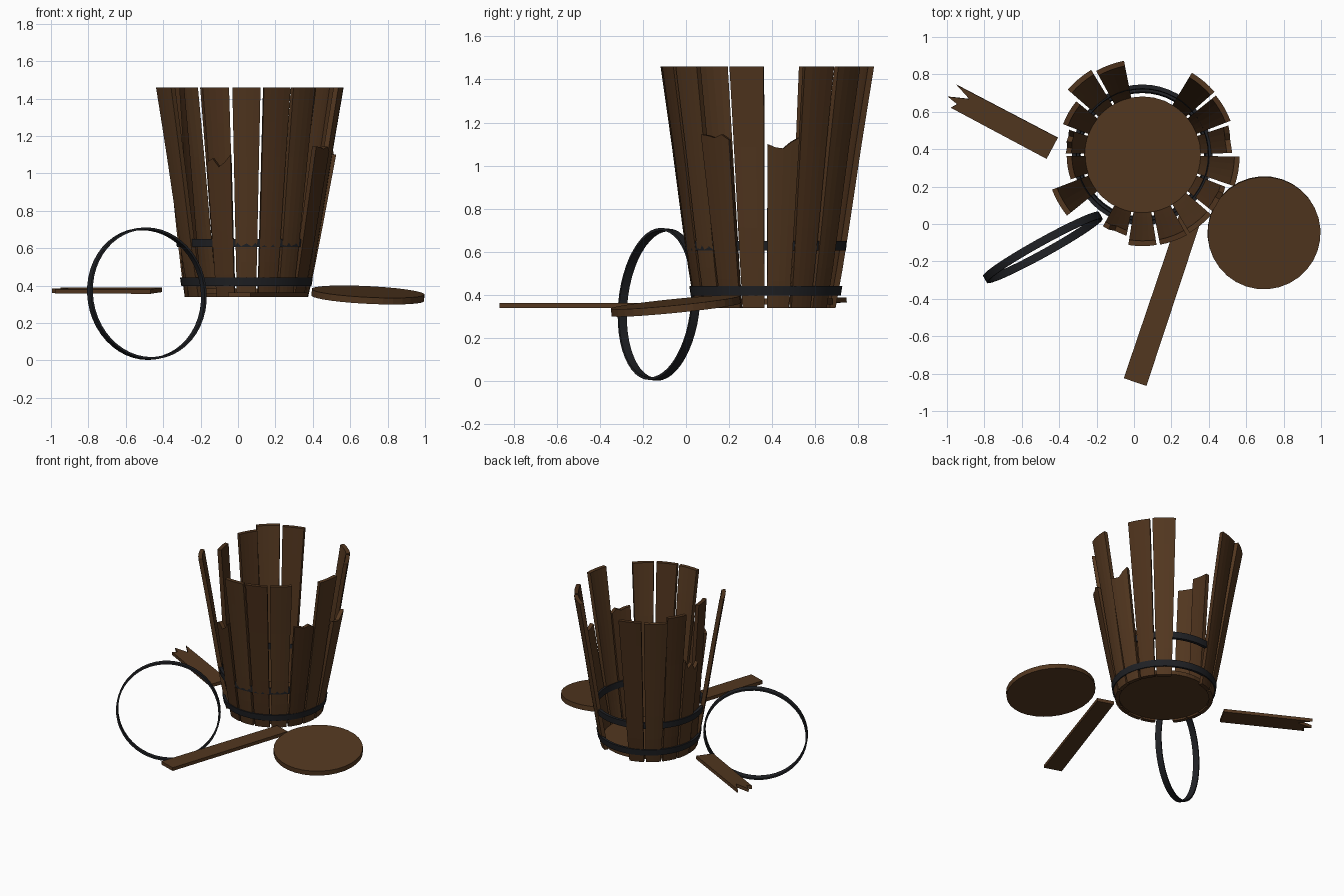
import bpy, bmesh, math
from mathutils import Matrix, Vector

if "Cube" in bpy.data.objects:
    bpy.data.objects.remove(bpy.data.objects["Cube"])

CX, CY, Z0, Z1 = 0.045, 0.37, 0.34, 1.46
THICK = 0.028


def material(name, rgb):
    m = bpy.data.materials.new(name)
    m.diffuse_color = (*rgb, 1)
    m.use_nodes = True
    m.node_tree.nodes["Principled BSDF"].inputs["Base Color"].default_value = m.diffuse_color
    return m


WOOD = material("wood", (0.085, 0.038, 0.014))
DARK_WOOD = material("dark_wood", (0.07, 0.03, 0.011))
IRON = material("iron", (0.014, 0.015, 0.018))


def finish(name, bm, mat, matrix=Matrix(), smooth=False):
    bmesh.ops.recalc_face_normals(bm, faces=bm.faces)
    me = bpy.data.meshes.new(name)
    bm.to_mesh(me)
    bm.free()
    me.materials.append(mat)
    ob = bpy.data.objects.new(name, me)
    bpy.context.collection.objects.link(ob)
    ob.matrix_world = matrix
    if smooth:
        bpy.context.view_layer.objects.active = ob
        ob.select_set(True)
        bpy.ops.object.shade_smooth_by_angle(angle=math.radians(35))
        ob.select_set(False)
    return ob


def radius(z):
    # outer barrel profile, slightly bowed
    pts = [(0.34, 0.33), (0.45, 0.352), (0.65, 0.386), (1.13, 0.462), (1.46, 0.518)]
    for (a, ra), (b, rb) in zip(pts, pts[1:]):
        if z <= b:
            break
    return ra + (rb - ra) * (z - a) / (b - a)


def stave(name, angle, tops, r_top, mat):
    # curved board; tops = heights across its upper end
    bm = bmesh.new()
    n, rows = len(tops), 6
    mid = sum(tops) / n
    lean = (r_top - radius(mid)) / (mid - Z0)
    grid = {}
    for i, top in enumerate(tops):
        a = math.radians(angle - 8.9 + 17.8 * i / (n - 1))
        for j in range(rows + 1):
            z = Z0 + (top - Z0) * j / rows
            r = radius(z) + lean * (z - Z0)
            for k in (0, 1):
                rr = r - k * THICK
                grid[i, j, k] = bm.verts.new((CX + rr * math.cos(a), CY + rr * math.sin(a), z))

    def quad(*keys):
        bm.faces.new([grid[k] for k in keys])
    for i in range(n - 1):
        for j in range(rows):
            for k in (0, 1):
                quad((i, j, k), (i + 1, j, k), (i + 1, j + 1, k), (i, j + 1, k))
        for j in (0, rows):
            quad((i, j, 0), (i + 1, j, 0), (i + 1, j, 1), (i, j, 1))
    for i in (0, n - 1):
        for j in range(rows):
            quad((i, j, 0), (i, j + 1, 0), (i, j + 1, 1), (i, j, 1))
    finish(name, bm, mat)


def hoop(name, r_low, r_high, height, matrix, thick=0.018, n=48):
    # flat iron band around local z
    bm = bmesh.new()
    h = height / 2
    prof = [(r_low, -h), (r_high, h), (r_high - thick, h), (r_low - thick, -h)]
    rings = [[bm.verts.new((r * math.cos(t), r * math.sin(t), z)) for r, z in prof]
             for t in (2 * math.pi * s / n for s in range(n))]
    for s in range(n):
        a, b = rings[s], rings[(s + 1) % n]
        for k in range(4):
            bm.faces.new((a[k], b[k], b[(k + 1) % 4], a[(k + 1) % 4]))
    finish(name, bm, IRON, matrix, True)


def disc(name, r, thick, matrix):
    bm = bmesh.new()
    bmesh.ops.create_cone(bm, cap_ends=True, segments=32, radius1=r, radius2=r, depth=thick)
    finish(name, bm, WOOD, matrix)


def plank(name, outline, thick, matrix):
    # extruded flat outline
    bm = bmesh.new()
    f = bm.faces.new([bm.verts.new((x, y, -thick / 2)) for x, y in outline])
    res = bmesh.ops.extrude_face_region(bm, geom=[f])
    bmesh.ops.translate(bm, vec=(0, 0, thick),
                        verts=[v for v in res["geom"] if isinstance(v, bmesh.types.BMVert)])
    finish(name, bm, WOOD, matrix)


# standing staves (slots 70, 90 and 230 degrees are empty)
FULL = [Z1] * 5
staves = [
    (10, [1.10, 1.085, 1.08, 1.11, 1.13], 0.48),
    (30, FULL, 0.505), (50, FULL, 0.512), (110, FULL, 0.512), (130, FULL, 0.53),
    (150, FULL, 0.455),
    (170, [1.10, 1.03, 1.06, 1.0, 1.05], 0.41),
    (190, FULL, 0.405), (210, FULL, 0.518),
    (250, [1.06, 1.08, 1.035, 1.06, 1.10], 0.437),
    (270, FULL, 0.488), (290, FULL, 0.49), (310, FULL, 0.488),
    (330, [1.145, 1.14, 1.13, 1.145, 1.12], 0.478),
    (350, FULL, 0.52),
]
for i, (ang, tops, r) in enumerate(staves):
    stave(f"stave_{i + 1:02d}", ang, tops, r, DARK_WOOD if i % 2 else WOOD)

# barrel bottom and hoops
at = lambda z: Matrix.Translation((CX, CY, z))
disc("barrel_bottom", 0.312, 0.03, at(0.37))
hoop("lower_hoop", 0.348, 0.355, 0.045, at(0.42))
hoop("middle_hoop", 0.372, 0.376, 0.045, at(0.628), 0.022)

# loose hoop standing on edge
hoop("loose_hoop", 0.354, 0.354, 0.042,
     Matrix.Translation((-0.487, -0.125, 0.357)) @ Matrix.Rotation(math.radians(29), 4, 'Z')
     @ Matrix.Rotation(math.radians(85), 4, 'X'), 0.012)

# loose lid, slightly tilted
normal = Vector((0.05, -0.10, 1)).normalized()
disc("loose_lid", 0.302, 0.035, Matrix.Translation((0.695, -0.047, 0.35))
     @ normal.to_track_quat('Z', 'Y').to_matrix().to_4x4())

# loose whole plank in front
plank("loose_plank", [(0, -0.064), (0.97, -0.06), (0.97, 0.06), (0, 0.064)], 0.024,
      Matrix.Translation((0.006, -0.845, 0.352)) @ Matrix.Rotation(math.radians(71.5), 4, 'Z'))

# broken plank on the left
plank("broken_plank", [(0, -0.064), (0.612, -0.06), (0.515, -0.025), (0.622, 0.018),
                       (0.56, 0.03), (0.58, 0.063), (0, 0.064)], 0.024,
      Matrix.Translation((-0.437, 0.405, 0.373)) @ Matrix.Rotation(math.radians(152), 4, 'Z')
      @ Matrix.Rotation(math.radians(-4), 4, 'X'))
